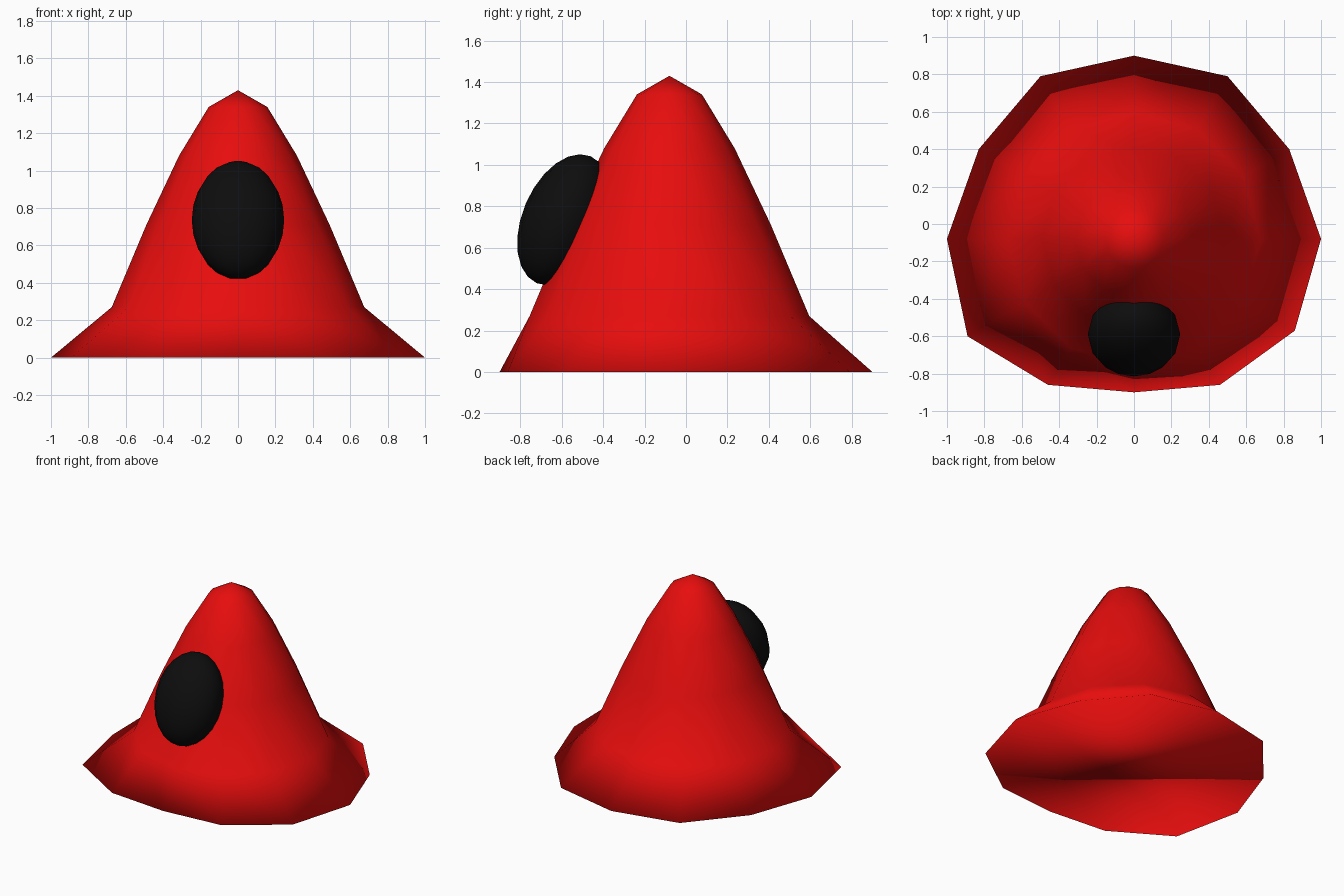
import bpy, bmesh, math

if "Cube" in bpy.data.objects:
    bpy.data.objects.remove(bpy.data.objects["Cube"])

SIDES = 12
CY = -0.08  # axis of the cone in y


def material(name, rgb):
    m = bpy.data.materials.new(name)
    m.diffuse_color = (*rgb, 1.0)
    m.use_nodes = True
    m.node_tree.nodes["Principled BSDF"].inputs["Base Color"].default_value = m.diffuse_color
    return m


def add_object(name, bm, mat):
    bmesh.ops.recalc_face_normals(bm, faces=bm.faces)
    for f in bm.faces:
        f.smooth = True
    me = bpy.data.meshes.new(name)
    bm.to_mesh(me)
    bm.free()
    me.materials.append(mat)
    ob = bpy.data.objects.new(name, me)
    bpy.context.collection.objects.link(ob)
    return ob


red = material("bright_red", (0.8, 0.004, 0.004))
black = material("soft_black", (0.004, 0.004, 0.004))

# Cone body: stacked rings under a tip, ending in a flared uneven rim
bm = bmesh.new()
rings = []
for r, z in [(0.157, 1.34), (0.315, 1.08), (0.49, 0.71), (0.675, 0.27)]:
    ring = []
    for i in range(SIDES):
        a = 2 * math.pi * i / SIDES
        ring.append(bm.verts.new((r * math.cos(a), CY + r * math.sin(a), z)))
    rings.append(ring)

# Rim outline on the ground, counter-clockwise from +x
rim = [(1.0, -0.08), (0.83, 0.40), (0.5, 0.79), (0, 0.90), (-0.5, 0.79),
       (-0.83, 0.40), (-1.0, -0.08), (-0.89, -0.60), (-0.46, -0.86),
       (0, -0.90), (0.46, -0.86), (0.86, -0.57)]
rings.append([bm.verts.new((x, y, 0)) for x, y in rim])

tip = bm.verts.new((0, CY, 1.43))
for i in range(SIDES):
    j = (i + 1) % SIDES
    bm.faces.new((tip, rings[0][i], rings[0][j]))
    for up, low in zip(rings, rings[1:]):
        bm.faces.new((up[i], low[i], low[j], up[j]))
bm.faces.new(rings[-1][::-1])  # closed underside
add_object("cone_body", bm, red)

# Eye: tall ellipsoid leaning back along the cone's slope
bm = bmesh.new()
bmesh.ops.create_uvsphere(bm, u_segments=16, v_segments=12, radius=1.0)
eye = add_object("eye", bm, black)
eye.scale = (0.247, 0.2, 0.333)
eye.rotation_euler = (math.radians(-23), 0, 0)
eye.location = (0, -0.59, 0.735)
